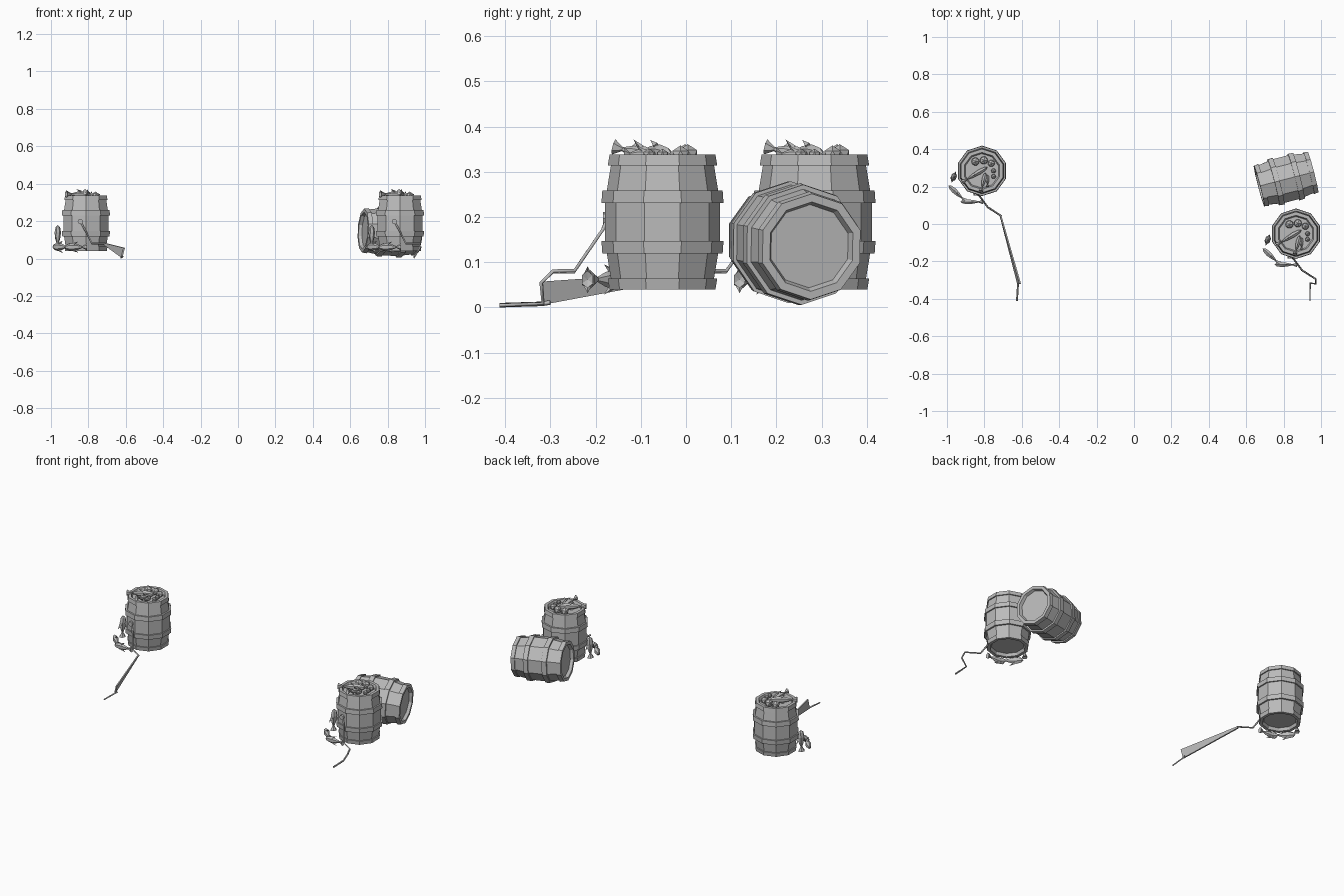
import bpy, bmesh, math
from mathutils import Vector, Matrix

if "Cube" in bpy.data.objects:
    bpy.data.objects.remove(bpy.data.objects["Cube"], do_unlink=True)

grey = bpy.data.materials.new("plain_grey")
grey.use_nodes = True
GREY = (0.5, 0.5, 0.5, 1)
grey.diffuse_color = GREY
grey.node_tree.nodes["Principled BSDF"].inputs["Base Color"].default_value = GREY


def finish(bm, name, matrix=None):
    bmesh.ops.recalc_face_normals(bm, faces=bm.faces[:])
    mesh = bpy.data.meshes.new(name)
    bm.to_mesh(mesh)
    bm.free()
    mesh.materials.append(grey)
    ob = bpy.data.objects.new(name, mesh)
    bpy.context.scene.collection.objects.link(ob)
    if matrix:
        ob.matrix_world = matrix
    return ob


def lathe(bm, profile, sides, squash=1.0):
    """Turn (radius, height) points about z."""
    rings = []
    for r, z in profile:
        if r == 0:
            rings.append([bm.verts.new((0, 0, z))] * sides)
            continue
        angles = [2 * math.pi * (i + 0.5) / sides for i in range(sides)]
        rings.append([bm.verts.new((r * squash * math.cos(a), r * math.sin(a), z)) for a in angles])
    for a, b in zip(rings, rings[1:]):
        for i in range(sides):
            j = (i + 1) % sides
            bm.faces.new(list(dict.fromkeys((a[i], a[j], b[j], b[i]))))


def along(start, end):
    direction = Vector(end) - Vector(start)
    return Matrix.Translation(start) @ direction.to_track_quat("Z", "Y").to_matrix().to_4x4()


# Barrel: recessed ends, bulging staves and four hoops
def barrel(name, matrix):
    half = [(0, 0.132), (0.092, 0.132), (0.099, 0.149), (0.117, 0.149), (0.121, 0.125),
            (0.114, 0.125), (0.123, 0.07), (0.133, 0.07), (0.135, 0.042), (0.127, 0.042)]
    bm = bmesh.new()
    lathe(bm, [(r, -z) for r, z in half] + half[::-1], 10)
    finish(bm, name, matrix)


# Fish: flattened tapering body with a flared tail and side fins
def fish(name, head, tail, radius, base):
    head, tail = Vector(head) + base, Vector(tail) + base
    length = (tail - head).length
    shape = [(0, 0), (0.7, 0.1), (1, 0.32), (0.75, 0.58), (0.25, 0.8), (0.95, 1), (0, 0.94)]
    bm = bmesh.new()
    lathe(bm, [(r * radius, t * length) for r, t in shape], 6, 0.75)
    for side in (-1, 1):
        root = Vector((0, side * radius * 0.7, length * 0.4))
        tip = Vector((0, side * radius * 1.5, length * 0.62))
        bmesh.ops.create_cone(bm, segments=4, radius1=radius * 0.4, radius2=0, depth=radius * 1.5,
                              cap_ends=True, matrix=along((root + tip) / 2, tip))
    finish(bm, name, along(head, tail))


# Rope: a thin bent square tube
def rope(name, points):
    curve = bpy.data.curves.new(name, "CURVE")
    curve.dimensions = "3D"
    curve.bevel_depth = 0.005
    curve.bevel_resolution = 0
    curve.use_fill_caps = True
    line = curve.splines.new("POLY")
    line.points.add(len(points) - 1)
    for point, co in zip(line.points, points):
        point.co = (*co, 1)
    curve.materials.append(grey)
    ob = bpy.data.objects.new(name, curve)
    bpy.context.scene.collection.objects.link(ob)
    bpy.context.view_layer.update()
    bpy.ops.object.select_all(action="DESELECT")
    bpy.context.view_layer.objects.active = ob
    ob.select_set(True)
    bpy.ops.object.convert(target="MESH")


FISH = {  # head, tail, radius, relative to the barrel axis
    "fish_across": ((0.03, 0.02, 0.338), (-0.105, -0.06, 0.345), 0.02),
    "fish_tail_out": ((0.02, -0.01, 0.33), (-0.005, -0.108, 0.355), 0.018),
    "fish_drooping": ((0.03, -0.02, 0.335), (0.03, -0.085, 0.34), 0.014),
    "fish_leaning": ((-0.15, -0.03, 0.18), (-0.152, -0.035, 0.05), 0.022),
    "fish_on_floor": ((-0.178, -0.078, 0.062), (-0.09, -0.16, 0.062), 0.022),
    "fish_in_front": ((-0.115, -0.165, 0.06), (0.005, -0.166, 0.062), 0.02),
}
HEADS = [(-0.035, 0.05, 0.024), (0.01, 0.056, 0.024), (0.05, 0.04, 0.021),
         (0.062, 0, 0.014), (0.062, -0.03, 0.014)]
ROPE = [(-0.03, -0.122, 0.197), (-0.015, -0.132, 0.172), (0.032, -0.195, 0.08), (0.105, -0.242, 0.08)]


# Barrel of fish with its ring and everything around it
def fish_barrel(side, x, y):
    base = Vector((x, y, 0))
    barrel(side + "_barrel", Matrix.Translation((x, y, 0.189)))
    for name, (head, tail, radius) in FISH.items():
        fish(side + "_" + name, head, tail, radius, base)
    for i, (hx, hy, r) in enumerate(HEADS):
        bm = bmesh.new()
        bmesh.ops.create_icosphere(bm, subdivisions=1, radius=r)
        finish(bm, f"{side}_fish_head_{i + 1}", Matrix.Translation((x + hx, y + hy, 0.337)))
    bm = bmesh.new()
    bmesh.ops.create_cone(bm, cap_ends=True, segments=8, radius1=0.014, radius2=0.014, depth=0.02)
    ring = Vector(ROPE[0]) + base
    finish(bm, side + "_rope_ring", Matrix.Translation(ring) @ Matrix.Rotation(math.pi / 2, 4, "X"))
    return [Vector(p) + base for p in ROPE]


left_rope = fish_barrel("left", 0.866, -0.052)
right_rope = fish_barrel("right", -0.813, 0.284)
rope("left_rope", left_rope + [(0.972, -0.32, 0.055), (0.942, -0.316, 0.009), (0.941, -0.412, 0.005)])
rope("right_rope", right_rope)
rope("right_rope_end", [(-0.616, -0.3, 0.011), (-0.62, -0.318, 0.008), (-0.626, -0.412, 0.005)])

# Thin widening sheet between the two parts of the right rope
bm = bmesh.new()
corners = [(-0.708, 0.042, 0.083), (-0.604, -0.32, 0.057), (-0.618, -0.316, 0.006), (-0.71, 0.042, 0.073)]
outer = [bm.verts.new(c) for c in corners]
inner = [bm.verts.new((cx - 0.008, cy, cz)) for cx, cy, cz in corners]
bm.faces.new(outer)
bm.faces.new(inner[::-1])
for i in range(4):
    j = (i + 1) % 4
    bm.faces.new((outer[i], outer[j], inner[j], inner[i]))
finish(bm, "right_rope_sheet")

# Barrel lying on its side
axis = Vector((0.965, 0.25, -0.05))
barrel("lying_barrel", along((0.813, 0.24, 0.142), Vector((0.813, 0.24, 0.142)) + axis))
